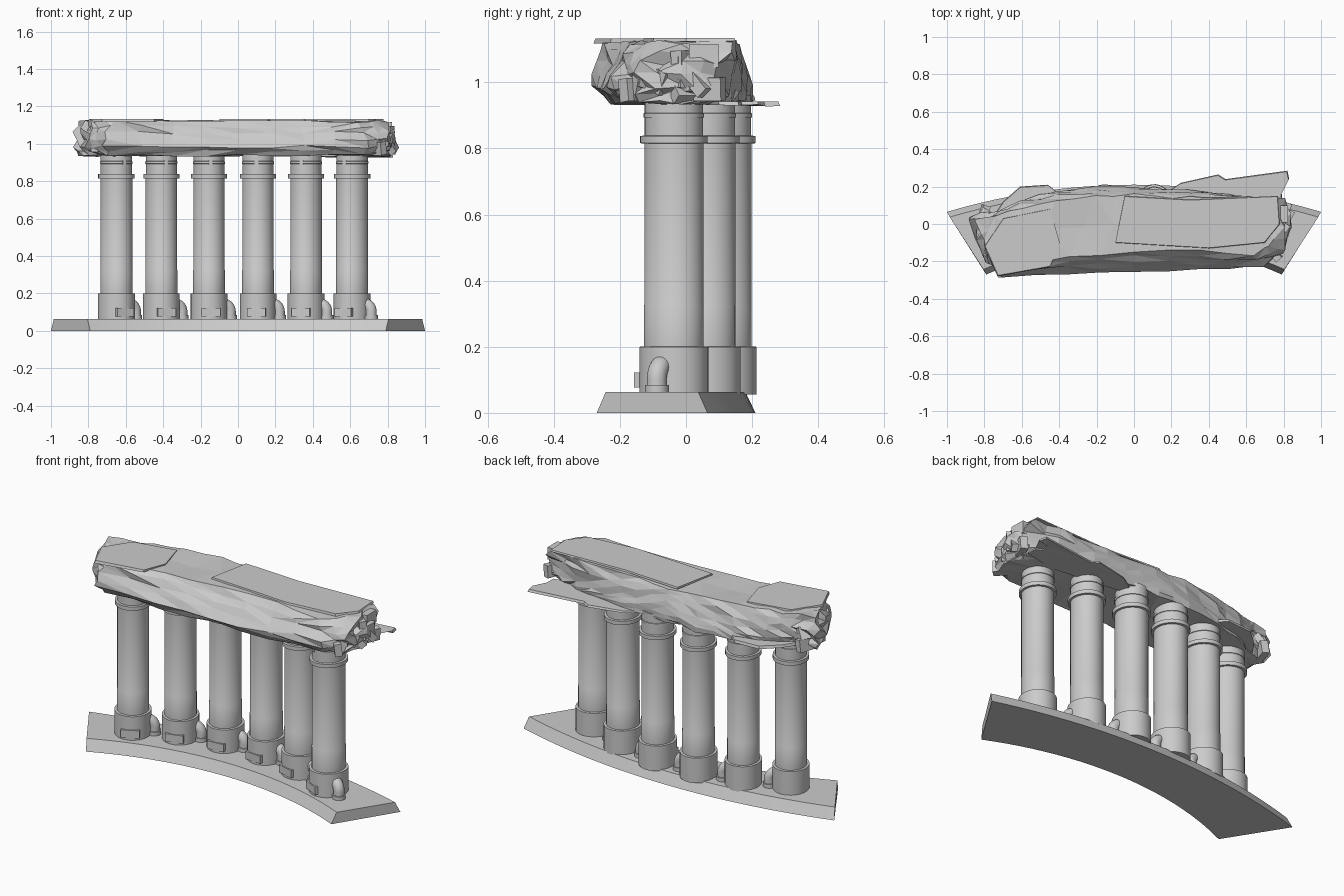
import bpy, bmesh, random
from math import sin, cos, pi, asin, sqrt
from mathutils import Vector, Matrix

if "Cube" in bpy.data.objects:
    bpy.data.objects.remove(bpy.data.objects["Cube"])

random.seed(4)


def make_object(name, bm, smooth=False):
    bmesh.ops.recalc_face_normals(bm, faces=bm.faces[:])
    me = bpy.data.meshes.new(name)
    bm.to_mesh(me)
    bm.free()
    ob = bpy.data.objects.new(name, me)
    bpy.context.collection.objects.link(ob)
    if smooth:
        bpy.ops.object.select_all(action='DESELECT')
        ob.select_set(True)
        bpy.context.view_layer.objects.active = ob
        bpy.ops.object.shade_smooth_by_angle()
    return ob


def loft(bm, rings):
    """Bridge equal-length closed rings and cap both ends."""
    vs = [[bm.verts.new(p) for p in r] for r in rings]
    n = len(vs[0])
    for a, b in zip(vs, vs[1:]):
        for i in range(n):
            bm.faces.new((a[i], a[(i + 1) % n], b[(i + 1) % n], b[i]))
    bm.faces.new(vs[0][::-1])
    bm.faces.new(vs[-1])


def lathe(bm, profile, seg=32):
    loft(bm, [[(r * cos(2 * pi * i / seg), r * 1.08 * sin(2 * pi * i / seg), z)
               for i in range(seg)] for r, z in profile])


# Curved base slab with sloping long sides
def arc(half, y_end, y_mid, n=24):
    h = y_mid - y_end
    rad = (half * half + h * h) / (2 * h)
    return [(x, y_mid - rad + sqrt(rad * rad - x * x))
            for x in (half * (2 * i / n - 1) for i in range(n + 1))]


bm = bmesh.new()
low = arc(1.0, .065, .21) + arc(.79, -.27, -.10)[::-1]
high = arc(.985, .037, .18) + arc(.805, -.243, -.07)[::-1]
n = len(low)
v0 = [bm.verts.new((x, y, 0)) for x, y in low]
v1 = [bm.verts.new((x, y, .063)) for x, y in high]
for i in range(n):
    j = (i + 1) % n
    bm.faces.new((v0[i], v0[j], v1[j], v1[i]))
for i in range(n // 2 - 1):
    for v in (v0, v1):
        bm.faces.new((v[i], v[i + 1], v[n - 2 - i], v[n - 1 - i]))
make_object("base_slab", bm, True)

# Column: foot collar, shaft, neck ring, thin clamp band
bm = bmesh.new()
lathe(bm, [(.098, .055), (.098, .20), (.085, .201), (.085, .325), (.084, .327),
           (.084, .815), (.096, .816), (.096, .838), (.083, .839), (.083, .893),
           (.086, .894), (.086, .906), (.083, .907), (.083, .96)])
column = make_object("column", bm, True)

# Elbow pipe: tube swept along a quarter bend, with a flange
bm = bmesh.new()
path = [(Vector((.06, 0, .145)), 0)]
for k in range(9):
    a = k / 8 * pi / 2
    path.append((Vector((.072 + .042 * sin(a), 0, .103 + .042 * cos(a))), a))
path.append((Vector((.114, 0, .06)), pi / 2))
rings = []
for c, a in path:
    side, up = Vector((0, 1, 0)), Vector((sin(a), 0, cos(a)))
    rings.append([c + .03 * (cos(t) * side + sin(t) * up)
                  for t in (2 * pi * i / 20 for i in range(20))])
loft(bm, rings)
bmesh.ops.create_cone(bm, cap_ends=True, segments=20, radius1=.036, radius2=.036, depth=.024,
                      matrix=Matrix.Translation((.114, 0, .073)))
elbow = make_object("elbow_pipe", bm, True)


def box(name, loc, size):
    b = bmesh.new()
    bmesh.ops.create_cube(b, size=1, matrix=Matrix.Translation(loc) @ Matrix.Diagonal((*size, 1)))
    return make_object(name, b)


# Small inspection panel on the collar and latch on the neck
panel = box("collar_panel", (0, -.095, .1), (.10, .03, .045))
latch = box("neck_latch", (0, -.088, .9), (.02, .014, .022))

# Six columns along an arc, each turned towards the arc centre
R, CX, CY = 1.4, -.02, -1.287
for k, x in enumerate((-.65, -.41, -.155, .107, .364, .61)):
    a = asin((x - CX) / R)
    for src in (column, elbow, panel, latch):
        ob = src
        if k:
            ob = src.copy()
            bpy.context.collection.objects.link(ob)
        ob.name = f"{src.name.split('.')[0]}_{k + 1}" if k else src.name
        ob.location = (x, CY + R * cos(a), 0)
        ob.rotation_euler = (0, 0, -a)

# Broken rock lintel: lofted outline, then roughened
mid = [(-.87, .03), (-.84, -.1), (-.78, -.21), (-.71, -.275), (-.35, -.265), (0, -.255),
       (.35, -.247), (.69, -.235), (.79, -.15), (.83, -.02), (.82, .09), (.62, .14),
       (.4, .17), (.2, .19), (0, .2), (-.2, .2), (-.42, .175), (-.6, .13), (-.74, .07)]
top = [(-.84, .02), (-.81, -.1), (-.75, -.2), (-.66, -.245), (-.35, -.18), (0, -.145),
       (.35, -.145), (.64, -.17), (.74, -.12), (.79, -.02), (.78, .13), (.6, .145),
       (.4, .14), (.2, .14), (0, .155), (-.2, .15), (-.42, .125), (-.6, .09), (-.73, .05)]
bm = bmesh.new()
loft(bm, [[(x * .97, y * (.84 if y < 0 else .97), .938) for x, y in mid],
          [(x, y, .985) for x, y in mid],
          [(x * .98 + t * .02, y * .5 + s * .5, 1.06) for (x, y), (t, s) in zip(mid, top)],
          [(x, y, 1.122) for x, y in top]])
bmesh.ops.triangulate(bm, faces=bm.faces[:])
bmesh.ops.subdivide_edges(bm, edges=bm.edges[:], cuts=1)
bmesh.ops.triangulate(bm, faces=bm.faces[:])
for v in bm.verts:
    j = .02 if abs(v.co.x) > .68 else .008
    v.co += Vector((random.uniform(-j, j), random.uniform(-j, j), random.uniform(-.008, .008)))
make_object("rock_lintel", bm)


# Thin broken sheets sticking out of the lintel
def shard(name, pts, z, thick):
    b = bmesh.new()
    loft(b, [[(x, y, z + random.uniform(-.003, .003)) for x, y in pts],
             [(x * .995, y * .98, z + thick) for x, y in pts]])
    bmesh.ops.triangulate(b, faces=b.faces[:])
    make_object(name, b)


shard("back_right_sheet", [(.1, .12), (.6, .06), (.79, .1), (.79, .16), (.75, .17), (.76, .22),
                           (.83, .24), (.82, .285), (.49, .24), (.45, .265), (.25, .22)], .93, .012)
shard("back_left_sheet", [(-.76, .03), (-.4, .1), (-.41, .17), (-.46, .21), (-.61, .2),
                          (-.7, .12)], .945, .015)
shard("top_left_sheet", [(-.8, -.12), (-.73, -.28), (-.45, -.23), (-.4, -.1), (-.45, .08),
                         (-.7, .03)], 1.12, .012)
shard("top_right_sheet", [(-.1, -.1), (.4, -.13), (.7, -.1), (.78, .0), (.77, .15), (.3, .13),
                          (-.05, .15)], 1.122, .012)

# Jagged splinters on both broken ends
bm = bmesh.new()
for s in (-1, 1):
    for k in range(12):
        t = random.random()
        c = Vector((s * (.74 + .07 * t), -.19 + .27 * t, random.uniform(.97, 1.09)))
        m = Matrix.Translation(c) @ Matrix.Rotation(random.uniform(0, pi), 4, 'Z') \
            @ Matrix.Rotation(random.uniform(-.8, .8), 4, 'X') @ Matrix.Diagonal((.09, .04, .07, 1))
        bmesh.ops.create_cube(bm, size=1, matrix=m)
make_object("end_splinters", bm)
